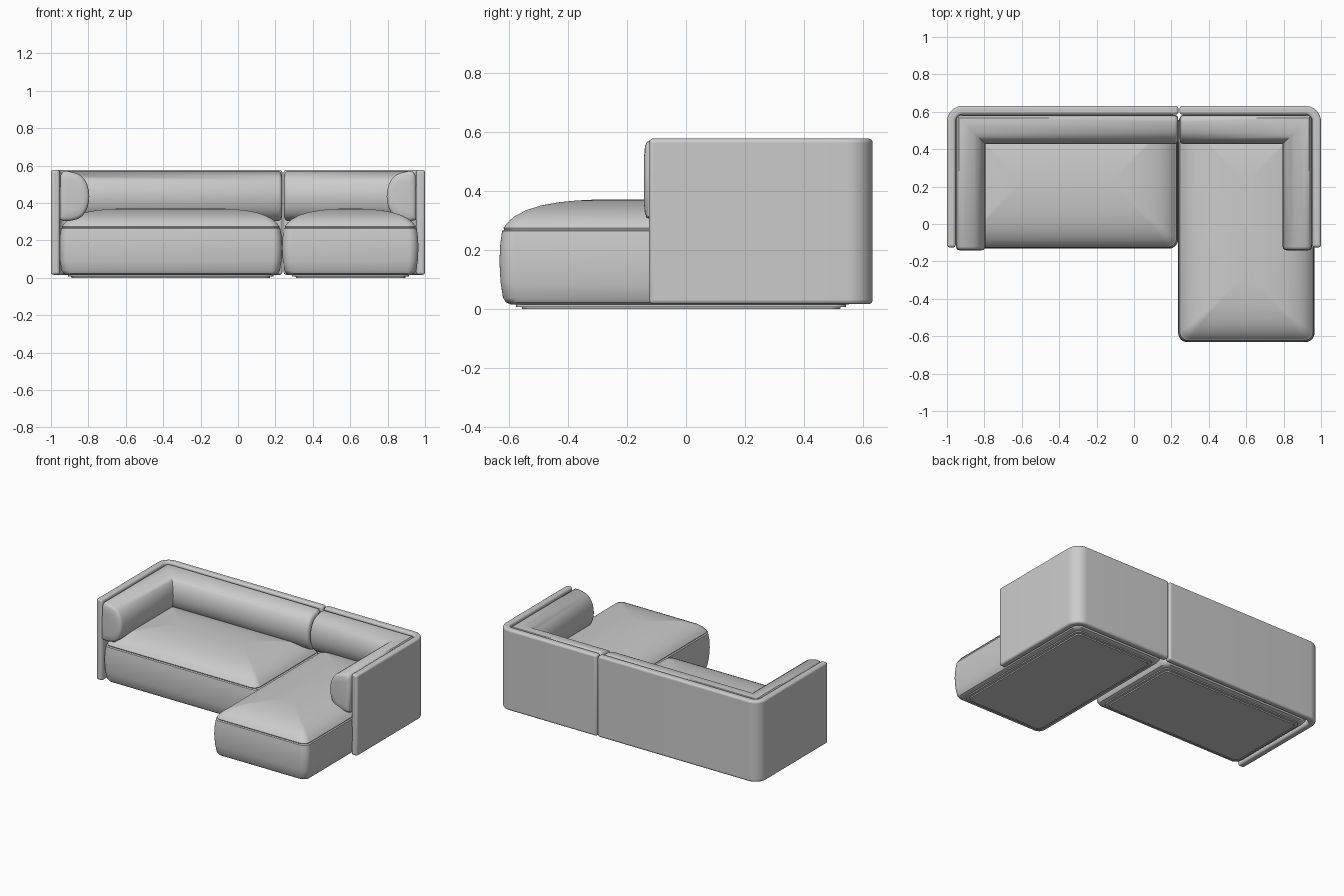
import bpy, bmesh, math
from mathutils import Vector

if "Cube" in bpy.data.objects:
    bpy.data.objects.remove(bpy.data.objects["Cube"])


def finish(name, bm, angle=35):
    bmesh.ops.recalc_face_normals(bm, faces=bm.faces)
    me = bpy.data.meshes.new(name)
    bm.to_mesh(me)
    bm.free()
    ob = bpy.data.objects.new(name, me)
    bpy.context.collection.objects.link(ob)
    bpy.ops.object.select_all(action='DESELECT')
    ob.select_set(True)
    bpy.context.view_layer.objects.active = ob
    bpy.ops.object.shade_smooth_by_angle(angle=math.radians(angle))
    return ob


def loft(name, rings, angle=35):
    """Skin a list of equal-length point rings and cap both ends."""
    bm = bmesh.new()
    vr = [[bm.verts.new(p) for p in ring] for ring in rings]
    n = len(vr[0])
    for a, b in zip(vr, vr[1:]):
        for i in range(n):
            bm.faces.new((a[i], a[(i + 1) % n], b[(i + 1) % n], b[i]))
    bm.faces.new(vr[0])
    bm.faces.new(vr[-1])
    return finish(name, bm, angle)


def rounded_rect(x0, x1, y0, y1, r, z, seg=8):
    pts = []
    corners = ((x1 - r, y1 - r), (x0 + r, y1 - r), (x0 + r, y0 + r), (x1 - r, y0 + r))
    for k, (cx, cy) in enumerate(corners):
        for i in range(seg + 1):
            a = math.pi / 2 * (k + i / seg)
            pts.append((cx + r * math.cos(a), cy + r * math.sin(a), z))
    return pts


def pad(name, box, r, profile, angle=35):
    """Stack of rounded rectangles; profile = (inset, z) pairs."""
    x0, x1, y0, y1 = box
    loft(name, [rounded_rect(x0 + d, x1 - d, y0 + d, y1 - d, max(r - d * 0.3, 0.012), z)
                for d, z in profile], angle)


# Seat cushions: bulged sides, seam groove, crowned top
SEAT = [(0.07, 0.014), (0.04, 0.015), (0.022, 0.022), (0.012, 0.038), (0.004, 0.09),
        (0, 0.16), (0.003, 0.22), (0.009, 0.263), (0.016, 0.268), (0.014, 0.274),
        (0.028, 0.293), (0.052, 0.314), (0.09, 0.334), (0.14, 0.35), (0.2, 0.361),
        (0.26, 0.367), (0.32, 0.37)]
pad("seat_wide", (-0.955, 0.236, -0.132, 0.59), 0.05, SEAT)
pad("seat_chaise", (0.236, 0.965, -0.632, 0.59), 0.05, SEAT)

# Low plinths under the seats
PLINTH = [(0, 0.02), (0, 0.007), (0.018, 0.007), (0.02, 0)]
pad("plinth_wide", (-0.91, 0.19, -0.08, 0.542), 0.04, PLINTH)
pad("plinth_chaise", (0.29, 0.915, -0.575, 0.542), 0.04, PLINTH)

# Bolster section: (distance from panel, z)
SECTION = [(0, 0.31), (0, 0.44), (0.004, 0.55), (0.016, 0.568), (0.04, 0.571), (0.075, 0.562)]
cz, rz = 0.435, 0.125
SECTION += [(0.075 + 0.082 * math.cos(a), cz + rz * math.sin(a))
            for a in [math.radians(75 - 15 * i) for i in range(11)]]
SECTION += [(0.05, 0.303), (0.02, 0.304)]


def shell(side, s, x_end):
    """L-shaped arm and back panel, and its mitred bolster; s mirrors in x."""
    t, R, yf, yb = 0.047, 0.085, -0.125, 0.632
    arc = [math.radians(180 - 90 * i / 10) for i in range(11)]

    def corner(r):
        return [(-1 + R + r * math.cos(a), yb - R + r * math.sin(a)) for a in arc]
    outline = [(-1, yf)] + corner(R) + [(x_end, yb), (x_end, yb - t)]
    outline += corner(R - t)[::-1] + [(-1 + t, yf)]
    panel = loft(side + "_panel", [[(s * x, y, z) for x, y in outline] for z in (0.016, 0.577)])
    bev = panel.modifiers.new("soft_edges", 'BEVEL')
    bev.width, bev.segments, bev.limit_method = 0.014, 4, 'ANGLE'
    bev.angle_limit = math.radians(40)

    px, py = -1 + t + 0.001, yb - t - 0.001
    ends = [(0.6, 0), (0.85, 0.003), (0.95, 0.009), (1, 0.02)]

    def scaled(k):
        return [(0.075 + (d - 0.075) * k, cz + (z - cz) * k) for d, z in SECTION]
    rings = [[(s * (px + d), -0.142 + o, z) for d, z in scaled(k)] for k, o in ends]
    rings.append([(s * (px + d), py - d, z) for d, z in SECTION])
    rings += [[(s * (x_end - o), py - d, z) for d, z in scaled(k)] for k, o in reversed(ends)]
    loft(side + "_bolster", rings, 45)


shell("left", 1, 0.237)
shell("right", -1, -0.244)
